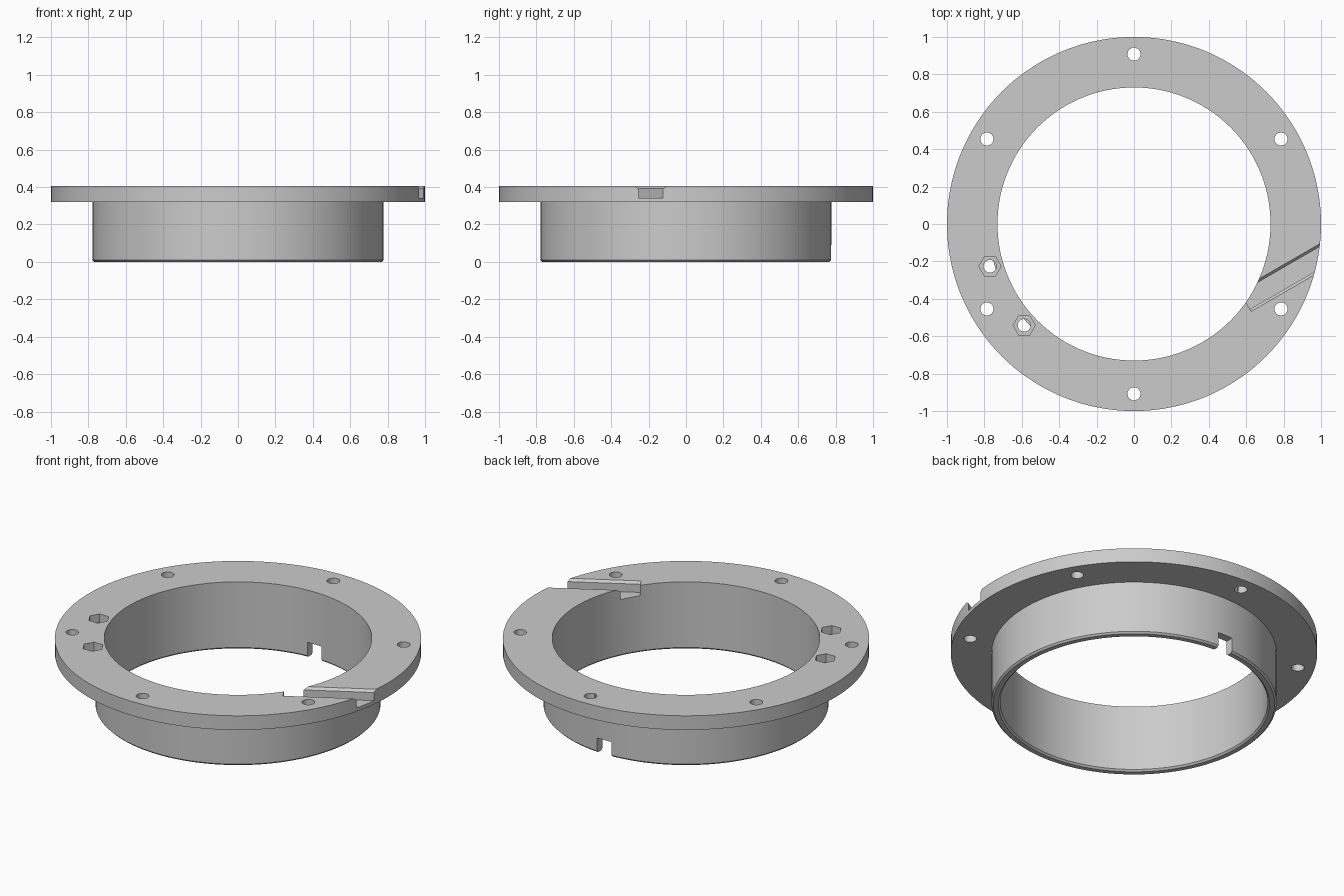
import bpy, bmesh, math
from mathutils import Matrix, Vector

cube = bpy.data.objects.get("Cube")
if cube:
    bpy.data.objects.remove(cube, do_unlink=True)

TOP, UNDER, SLOT_FLOOR = 0.405, 0.32, 0.342
OUTER, SLEEVE, BORE = 1.0, 0.778, 0.73
SEGMENTS = 144

grey = bpy.data.materials.new("plain_grey")
grey.use_nodes = True
grey.diffuse_color = (0.6, 0.6, 0.6, 1)
grey.node_tree.nodes["Principled BSDF"].inputs["Base Color"].default_value = (0.6, 0.6, 0.6, 1)


def make_object(name, bm):
    bmesh.ops.recalc_face_normals(bm, faces=bm.faces)
    mesh = bpy.data.meshes.new(name)
    bm.to_mesh(mesh)
    bm.free()
    mesh.materials.append(grey)
    obj = bpy.data.objects.new(name, mesh)
    bpy.context.collection.objects.link(obj)
    return obj


def lathe(name, profile):
    """Revolve a closed (radius, height) outline around z."""
    bm = bmesh.new()
    rings = []
    for i in range(SEGMENTS):
        a = 2 * math.pi * i / SEGMENTS
        rings.append([bm.verts.new((r * math.cos(a), r * math.sin(a), z)) for r, z in profile])
    count = len(profile)
    for i, ring in enumerate(rings):
        following = rings[(i + 1) % SEGMENTS]
        for j in range(count):
            k = (j + 1) % count
            bm.faces.new((ring[j], following[j], following[k], ring[k]))
    return make_object(name, bm)


def prism(name, x, y, radius, bottom, sides):
    """Upright cutter that rises through the top face."""
    height = TOP + 0.1 - bottom
    bm = bmesh.new()
    bmesh.ops.create_cone(bm, cap_ends=True, segments=sides, radius1=radius, radius2=radius,
                          depth=height, matrix=Matrix.Translation((x, y, bottom + height / 2)))
    # Turn hexagons so that two corners point along x
    if sides == 6:
        bmesh.ops.rotate(bm, verts=bm.verts, cent=(x, y, 0), matrix=Matrix.Rotation(math.pi / 6, 3, "Z"))
    return make_object(name, bm)


def extrude_section(name, section, start, end, turn):
    """Extrude a (side, height) section along x, then turn it about z."""
    bm = bmesh.new()
    face = bm.faces.new([bm.verts.new((start, s, z)) for s, z in section])
    new = bmesh.ops.extrude_face_region(bm, geom=[face])["geom"]
    moved = [v for v in new if isinstance(v, bmesh.types.BMVert)]
    bmesh.ops.translate(bm, verts=moved, vec=Vector((end - start, 0, 0)))
    bmesh.ops.rotate(bm, verts=bm.verts, cent=(0, 0, 0), matrix=Matrix.Rotation(turn, 3, "Z"))
    return make_object(name, bm)


# Flange and sleeve in one turned body, with bevelled lower rim
bevel = 0.01
body = lathe("flanged_collar", [
    (BORE, TOP), (OUTER, TOP), (OUTER, UNDER), (SLEEVE, UNDER),
    (SLEEVE, bevel), (SLEEVE - bevel, 0), (BORE + bevel, 0), (BORE, bevel)])

cutters = []

# Six bolt holes around the flange
for i in range(6):
    a = math.radians(30 + 60 * i)
    cutters.append(prism("bolt_hole", 0.908 * math.cos(a), 0.908 * math.sin(a), 0.035, 0.2, 32))

# Two hexagonal nut pockets, each with a hole through the flange
for x, y in ((-0.77, -0.226), (-0.587, -0.542)):
    cutters.append(prism("nut_pocket", x, y, 0.059, 0.355, 6))
    cutters.append(prism("nut_hole", x, y, 0.034, UNDER - 0.001, 32))

# Slanted slot across the flange with bevelled upper edges
middle, half, lip = -0.653, 0.051, 0.014
section = [(middle - half, SLOT_FLOOR), (middle + half, SLOT_FLOOR),
           (middle + half, TOP - lip), (middle + half + lip, TOP),
           (middle + half + lip, TOP + 0.1), (middle - half - lip, TOP + 0.1),
           (middle - half - lip, TOP), (middle - half, TOP - lip)]
cutters.append(extrude_section("slanted_slot", section, 0.309, 1.2, math.radians(30)))

# Square notch in the lower rim at the back
notch = [(-0.048, -0.1), (0.048, -0.1), (0.048, 0.09), (-0.048, 0.09)]
cutters.append(extrude_section("rim_notch", notch, 0.6, 0.9, math.radians(90)))

# Cut everything out of the body
bpy.context.view_layer.objects.active = body
for cutter in cutters:
    cutter.hide_render = True
    mod = body.modifiers.new(cutter.name, "BOOLEAN")
    mod.operation = "DIFFERENCE"
    mod.solver = "EXACT"
    mod.object = cutter
    bpy.ops.object.modifier_apply(modifier=mod.name)
    bpy.data.objects.remove(cutter, do_unlink=True)

# Smooth the round walls and keep the edges crisp
bpy.ops.object.select_all(action="DESELECT")
body.select_set(True)
bpy.ops.object.shade_smooth_by_angle(angle=math.radians(30))
